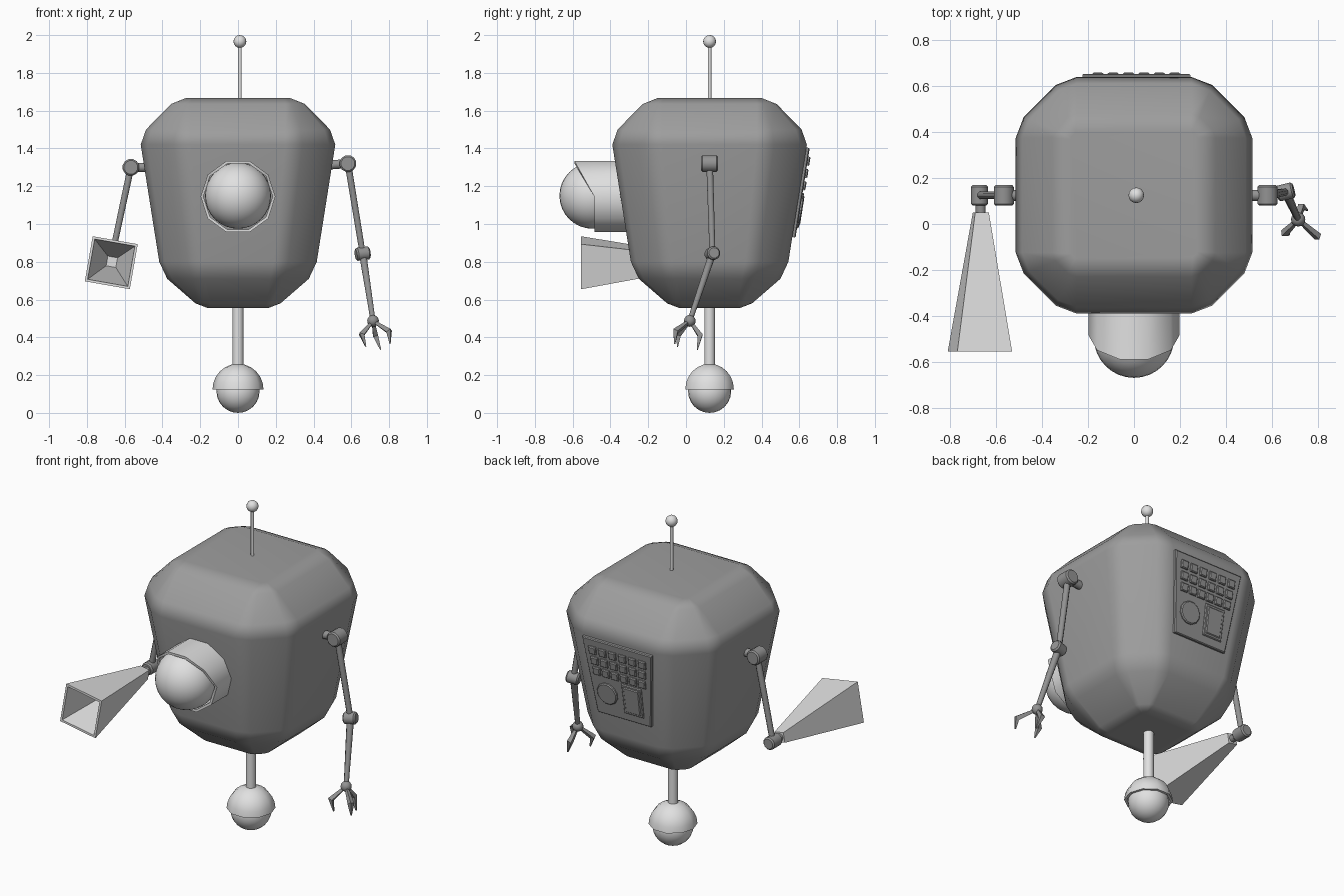
import bpy, bmesh, math
from mathutils import Vector as V

if "Cube" in bpy.data.objects:
    bpy.data.objects.remove(bpy.data.objects["Cube"])

CY = 0.125  # depth of the body axis


def material(name, v):
    m = bpy.data.materials.new(name)
    m.diffuse_color = (v, v, v, 1)
    m.use_nodes = True
    m.node_tree.nodes["Principled BSDF"].inputs["Base Color"].default_value = m.diffuse_color
    return m


DARK = material("dark grey", 0.34)
ARM = material("arm grey", 0.29)
LIGHT = material("light grey", 0.75)


def finish(name, bm, mat, angle=None):
    bmesh.ops.recalc_face_normals(bm, faces=bm.faces)
    me = bpy.data.meshes.new(name)
    bm.to_mesh(me)
    bm.free()
    me.materials.append(mat)
    ob = bpy.data.objects.new(name, me)
    bpy.context.collection.objects.link(ob)
    if angle:
        bpy.ops.object.select_all(action='DESELECT')
        bpy.context.view_layer.objects.active = ob
        ob.select_set(True)
        bpy.ops.object.shade_smooth_by_angle(angle=math.radians(angle))
    return ob


def loft(name, rings, mat, angle=None):
    """Skin a list of equal point rings and cap both ends."""
    bm = bmesh.new()
    vs = [[bm.verts.new(p) for p in r] for r in rings]
    n = len(rings[0])
    for a, b in zip(vs, vs[1:]):
        for i in range(n):
            j = (i + 1) % n
            bm.faces.new((a[i], a[j], b[j], b[i]))
    bm.faces.new(vs[0])
    bm.faces.new(vs[-1])
    return finish(name, bm, mat, angle)


def rod(name, points, radii, mat, n=12, angle=40):
    """Straight or bent tube through points."""
    pts = [V(p) for p in points]
    rings = []
    for i, p in enumerate(pts):
        d = (pts[min(i + 1, len(pts) - 1)] - pts[max(i - 1, 0)]).normalized()
        ref = V((0, 1, 0)) if abs(d.y) < 0.8 else V((0, 0, 1))
        u = d.cross(ref).normalized()
        w = d.cross(u)
        rings.append([p + radii[i] * (u * math.cos(t) + w * math.sin(t))
                      for t in (2 * math.pi * (k + .5) / n for k in range(n))])
    return loft(name, rings, mat, angle)


def ball(name, c, r, mat, seg=24):
    bm = bmesh.new()
    bmesh.ops.create_uvsphere(bm, u_segments=seg, v_segments=seg // 2, radius=r)
    bmesh.ops.translate(bm, verts=bm.verts, vec=c)
    return finish(name, bm, mat, 60)


def drum(name, c, axis, r, half, mat=ARM):
    """Joint drum with chamfered ends."""
    c, a = V(c), V(axis).normalized()
    k = 0.008
    return rod(name, [c - a * half, c - a * (half - k), c + a * (half - k), c + a * half],
               [r - k, r, r, r - k], mat, 12, 35)


# Body: rounded, downward tapering box; rows are height, half width, half flat
def body_ring(z, h, a):
    g = h - a
    corner = [(h, a), (a + .87 * g, a + .34 * g), (a + .34 * g, a + .87 * g), (a, h)]
    pts = []
    for k in range(4):
        for x, y in corner:
            for _ in range(k):
                x, y = -y, x
            pts.append((x, y + CY, z))
    return pts


rows = [(.555, .16, .14), (.58, .225, .15), (.71, .375, .17), (.80, .417, .19),
        (1.42, .515, .25), (1.50, .487, .25), (1.635, .355, .25), (1.667, .275, .245)]
body = loft("body", [body_ring(*r) for r in rows], DARK, 80)
body.modifiers.new("even shading", 'WEIGHTED_NORMAL')

# Antenna
rod("antenna_rod", [(.01, CY, 1.64), (.01, CY, 1.95)], [.01, .01], LIGHT, 8, 50)
ball("antenna_tip", (.01, CY, 1.966), .034, LIGHT, 16)

# Eye: ten-sided hooded socket whose top reaches further forward
EZ = 1.145
front = {0: -.485, 1: -.55, 2: -.59, 3: -.59, 4: -.55}


def socket_ring(r, depth=None):
    return [(r * math.cos(k * math.pi / 5),
             depth if depth is not None else front.get(k, -.485),
             EZ + r * math.sin(k * math.pi / 5)) for k in range(10)]


loft("eye_socket", [socket_ring(.198, -.25), socket_ring(.198),
                    socket_ring(.183), socket_ring(.183, -.3)], LIGHT, 40)
ball("eyeball", (0, -.495, EZ + .005), .175, LIGHT, 32)


# Wheel: post, ten-sided dome guard and rolling ball
def dome_ring(r, t):
    return [(r * math.cos(t) * math.cos(k * math.pi / 5),
             CY + r * math.cos(t) * math.sin(k * math.pi / 5),
             .125 + r * math.sin(t)) for k in range(10)]


rod("wheel_post", [(0, CY, .2), (0, CY, .6)], [.029, .029], LIGHT, 12)
angles = [math.radians(a) for a in (0, 15, 30, 45, 60, 75, 88)]
loft("wheel_guard", [dome_ring(.135, t) for t in reversed(angles)]
     + [dome_ring(.12, t) for t in angles], LIGHT, 40)
ball("wheel_ball", (0, CY, .114), .114, LIGHT)

# Funnel arm
ls, le = V((-.567, CY, 1.30)), V((-.673, CY, .805))
drum("funnel_shoulder", ls, (0, 1, 0), .045, .045)
rod("funnel_shoulder_peg", [ls, (-.45, CY, 1.30)], [.025, .025], ARM)
rod("funnel_upper_arm", [ls, le], [.019, .017], ARM, 8, 50)
drum("funnel_elbow", le, (0, 1, 0), .038, .045)
rod("funnel_neck", [(-.668, .12, .8), (-.668, .03, .8)], [.022, .022], ARM)


def square(c, half, tilt=math.radians(-10)):
    return [(c[0] + half * 1.414 * math.cos(tilt + math.pi / 4 + k * math.pi / 2), c[1],
             c[2] + half * 1.414 * math.sin(tilt + math.pi / 4 + k * math.pi / 2))
            for k in range(4)]


near, far = (-.667, .05, .80), (-.671, -.555, .795)
loft("funnel", [square(near, .03), square(far, .121), square(far, .108),
                square((-.668, .0, .80), .026)], LIGHT)

# Claw arm
rs, re, rw = V((.582, CY, 1.32)), V((.66, .14, .843)), V((.715, .02, .487))
drum("claw_shoulder", rs, (0, 1, 0), .045, .045)
rod("claw_shoulder_peg", [rs, (.45, CY, 1.31)], [.025, .025], ARM)
rod("claw_upper_arm", [rs, re], [.019, .017], ARM, 8, 50)
drum("claw_elbow", re, (1, .25, .12), .036, .037)
rod("claw_forearm", [re, rw], [.021, .014], ARM, 8, 50)
ball("claw_wrist", rw, .031, ARM, 16)
prongs = [((.655, -.04, .415), (.677, -.045, .35)),
          ((.728, .075, .41), (.755, .06, .335)),
          ((.80, -.055, .432), (.805, -.06, .365))]
for i, (knuckle, tip) in enumerate(prongs):
    rod("claw_prong_%d" % (i + 1), [rw, knuckle, tip], [.01, .019, .004], ARM, 4, None)

# Back panel, leaning with the rear face: u across, v downward, t outward
top = V((.01, .637, 1.405))
down, out = V((0, -.156, -.988)), V((0, .988, -.156))


def on_panel(u, v, t):
    return top + V((u, 0, 0)) + down * v + out * t


def plate(name, u, v, w0, w1, h, t0, t1, mat=ARM, k=.005):
    """Chamfered plate, w0 wide at its top and w1 at its bottom."""
    def ring(s, t):
        return [on_panel(u + a * ((w0 if b < 0 else w1) / 2 - s), v + b * (h / 2 - s), t)
                for a, b in ((-1, -1), (1, -1), (1, 1), (-1, 1))]
    loft(name, [ring(0, t0), ring(0, t1 - k), ring(k, t1)], mat)


plate("back_panel", 0, .24, .47, .36, .48, -.02, .018)
for r in range(3):
    pitch = .067 - .003 * r
    for c in range(6):
        plate("button_%d_%d" % (r + 1, c + 1), (c - 2.5) * pitch, .07 + r * .066,
              .048, .047, .048, .01, .03)
rod("round_dial", [on_panel(.095, .335, .01), on_panel(.095, .335, .025),
                   on_panel(.095, .335, .03)], [.068, .068, .062], ARM, 12, 35)
plate("hatch_frame", -.075, .335, .135, .13, .19, .01, .026)
plate("hatch_door", -.075, .335, .105, .10, .16, .02, .031)
